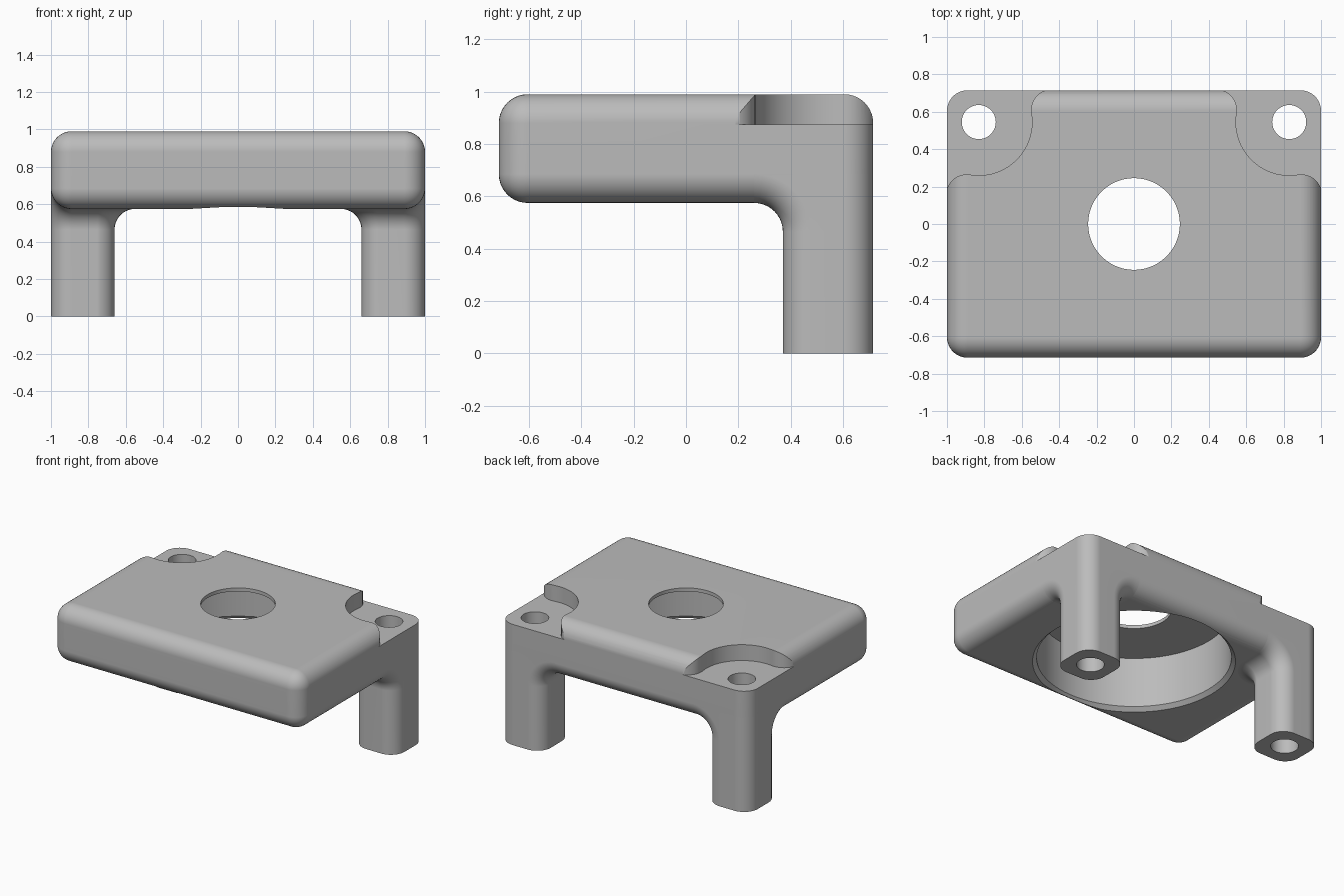
import bpy, bmesh, math
from mathutils import Vector

old = bpy.data.objects.get("Cube")
if old:
    bpy.data.objects.remove(old, do_unlink=True)

R = 0.11                      # fillet radius used everywhere
BOTTOM, TOP = 0.575, 0.99     # body underside and top
HALF_Y = 0.715
HOLE = Vector((0.83, 0.545))  # leg bore centre

grey = bpy.data.materials.new("plain grey")
grey.use_nodes = True
grey.diffuse_color = (0.5, 0.5, 0.5, 1)
grey.node_tree.nodes["Principled BSDF"].inputs["Base Color"].default_value = grey.diffuse_color


def make(name, bm):
    bmesh.ops.recalc_face_normals(bm, faces=bm.faces)
    mesh = bpy.data.meshes.new(name)
    bm.to_mesh(mesh)
    bm.free()
    obj = bpy.data.objects.new(name, mesh)
    obj.data.materials.append(grey)
    bpy.context.collection.objects.link(obj)
    return obj


def activate(obj):
    bpy.ops.object.select_all(action='DESELECT')
    obj.select_set(True)
    bpy.context.view_layer.objects.active = obj


def arc(cx, cy, r, a0, a1, n=10):
    angles = [math.radians(a0 + (a1 - a0) * i / n) for i in range(n + 1)]
    return [Vector((cx + r * math.cos(a), cy + r * math.sin(a))) for a in angles]


def loft(name, rings):
    """Closed solid through a stack of equal-length rings."""
    bm = bmesh.new()
    rows = [[bm.verts.new(p) for p in ring] for ring in rings]
    n = len(rows[0])
    for low, high in zip(rows, rows[1:]):
        for i in range(n):
            j = (i + 1) % n
            bm.faces.new((low[i], low[j], high[j], high[i]))
    bm.faces.new(rows[0])
    bm.faces.new(rows[-1])
    bmesh.ops.remove_doubles(bm, verts=bm.verts, dist=1e-5)
    return make(name, bm)


def turned(name, x, y, steps, sides=96):
    """Solid of revolution from (radius, height) steps."""
    return loft(name, [[(p.x, p.y, z) for p in arc(x, y, r, 0, 360, sides)[:-1]]
                       for r, z in steps])


def cut(obj, cutter):
    activate(obj)
    mod = obj.modifiers.new("cut", 'BOOLEAN')
    mod.operation, mod.solver, mod.object = 'DIFFERENCE', 'EXACT', cutter
    bpy.ops.object.modifier_apply(modifier=mod.name)
    bpy.data.objects.remove(cutter, do_unlink=True)


def finish(obj):
    activate(obj)
    bpy.ops.object.shade_smooth_by_angle(angle=math.radians(30))
    mod = obj.modifiers.new("flat faces", 'WEIGHTED_NORMAL')
    mod.keep_sharp = True


# Body: block with every edge rounded
bm = bmesh.new()
bmesh.ops.create_cube(bm, size=1)
for v in bm.verts:
    v.co = (v.co.x * 2, v.co.y * 2 * HALF_Y, (BOTTOM + TOP) / 2 + v.co.z * (TOP - BOTTOM))
body = make("body", bm)
activate(body)
bevel = body.modifiers.new("round", 'BEVEL')
bevel.width, bevel.segments = R, 10
bpy.ops.object.modifier_apply(modifier=bevel.name)

# Large recess from below with a chamfered rim, and the round top opening
cut(body, turned("recess_cutter", 0, 0,
                 [(0.765, 0.475), (0.638, 0.602), (0.638, 0.965)], 128))
cut(body, turned("opening_cutter", 0, 0, [(0.245, 0.8), (0.245, 1.2)]))

# Corner notch outline: round pocket flaring out to the two sides
notch = arc(0.44, 0.61, R, 90, -9.5)
notch += arc(HOLE.x, HOLE.y, 0.285, 170.5, 279.5, 28)[1:]
notch += arc(0.895, 0.155, R, 99.5, 10)[1:]
notch += [Vector((1.2, 0.174)), Vector((1.2, 1)), Vector((0.44, 1))]


def bore(side):
    return turned("bore_cutter", side * HOLE.x, HOLE.y, [(0.091, -0.2), (0.091, 1.2)], 48)


# Leg outline as (point, flare direction, flare radius)
outline = [(p, Vector((0, -1)), p.y - 0.26) for p in arc(0.89, 0.48, R, 0, -90)]
outline += [(p, (p - Vector((0.77, 0.48))) / R, R)
            for p in arc(0.77, 0.48, R, -90, -180)[1:-1]]
outline += [(p, Vector((-1, 0)), p.x - 0.55) for p in arc(0.77, 0.605, R, 180, 90)]
outline += [(p, Vector((0, 0)), 0) for p in arc(0.89, 0.605, R, 90, 0)]

FLARE_Z = BOTTOM - R


def leg_rings(side):
    rings = [[(side * p.x, p.y, 0) for p, d, r in outline]]
    for k in range(11):
        a = math.radians(9 * k)
        ring = []
        for p, d, r in outline:
            q = p + d * r * (1 - math.cos(a))
            ring.append((side * q.x, q.y, FLARE_Z + (r or 2 * R) * math.sin(a)))
        rings.append(ring)
    rings.append([(x, y, BOTTOM + R) for x, y, z in rings[-1]])
    return rings


# Notches, legs and bores on both sides
for side, label in ((1, "left"), (-1, "right")):
    cut(body, loft("notch_cutter", [[(side * p.x, p.y, z) for p in notch]
                                    for z in (0.875, 1.2)]))
    cut(body, bore(side))
    leg = loft(label + "_leg", leg_rings(side))
    cut(leg, bore(side))
    finish(leg)

finish(body)
